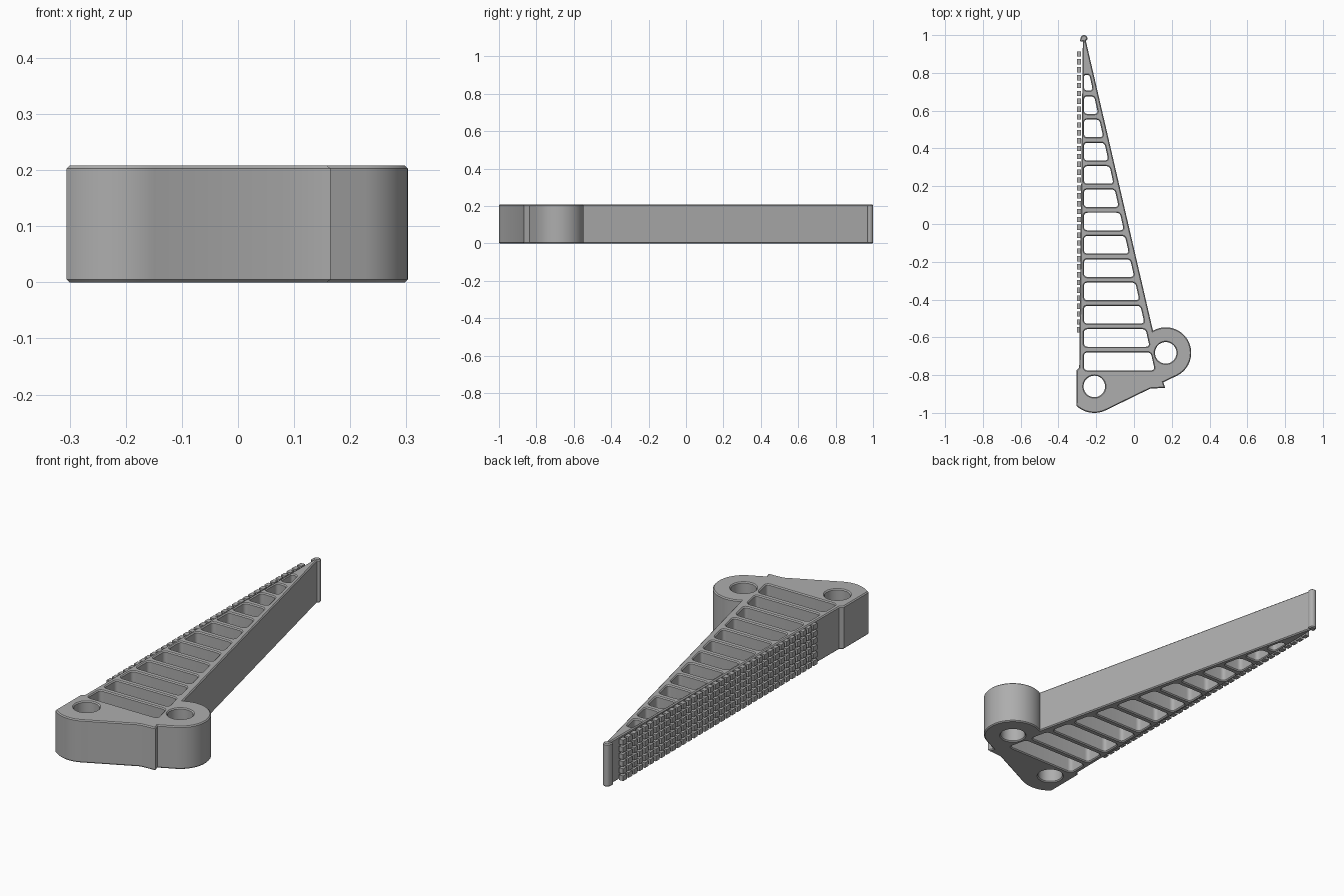
import bpy, bmesh
from math import cos, sin, radians, pi
from mathutils import Vector, Matrix

if "Cube" in bpy.data.objects:
    bpy.data.objects.remove(bpy.data.objects["Cube"])

HEIGHT, CHAMFER = 0.208, 0.005
PIVOT, BOSS = (-0.21, -0.86), (0.168, -0.682)

grey = bpy.data.materials.new("mid grey")
grey.use_nodes = True
grey.diffuse_color = (0.42, 0.42, 0.42, 1)
grey.node_tree.nodes["Principled BSDF"].inputs["Base Color"].default_value = grey.diffuse_color


def arc(centre, r, start, end, steps=24):
    angles = [radians(start + (end - start) * i / steps) for i in range(steps + 1)]
    return [(centre[0] + r * cos(a), centre[1] + r * sin(a)) for a in angles]


def rounded(corners, radius, steps=5):
    """Polygon with each corner replaced by a small curve."""
    out = []
    for i, c in enumerate(corners):
        c = Vector(c)
        a, b = Vector(corners[i - 1]) - c, Vector(corners[(i + 1) % len(corners)]) - c
        r = min(radius, a.length * 0.48, b.length * 0.48)
        p, q = c + a.normalized() * r, c + b.normalized() * r
        for s in range(steps + 1):
            t = s / steps
            out.append(p * (1 - t) ** 2 + c * 2 * t * (1 - t) + q * t * t)
    return out


def inner_edge(y):
    """Inside face of the sloping back wall."""
    return 0.11 - 0.221 * (y + 0.775)


# Outline of the finger, counter-clockwise
outline = [(-0.305, -0.775)]
outline += arc(PIVOT, 0.14, 227, 296, 16)
outline += [(0.085, -0.872), (0.165, -0.867), (0.155, -0.838)]
outline += arc(BOSS, 0.135, -64, 120, 36)
outline += rounded([(-0.243, 0.975), (-0.252, 1.0), (-0.278, 1.0), (-0.29, 0.96)], 0.02)
outline += [(-0.29, -0.76)]

# Pin holes and the windows between the ribs
loops = [outline, arc(PIVOT, 0.057, 360, 0, 40)[:-1], arc(BOSS, 0.057, 360, 0, 40)[:-1]]
PITCH, FIRST, HALF = 0.1233, -0.665, 0.015
for k in range(13):
    low = -0.775 if k == 0 else FIRST + (k - 1) * PITCH + HALF
    high = 0.79 if k == 12 else FIRST + k * PITCH - HALF
    window = [(-0.265, low), (-0.265, high), (inner_edge(high), high), (inner_edge(low), low)]
    loops.append(rounded(window, 0.02))

# Chamfered solid body
curve = bpy.data.curves.new("finger_body", "CURVE")
curve.dimensions, curve.fill_mode = "2D", "BOTH"
curve.extrude = HEIGHT / 2 - CHAMFER
curve.bevel_depth, curve.bevel_resolution, curve.offset = CHAMFER, 0, -CHAMFER
for pts in loops:
    spline = curve.splines.new("POLY")
    spline.points.add(len(pts) - 1)
    for p, co in zip(spline.points, pts):
        p.co = (co[0], co[1], 0, 1)
    spline.use_cyclic_u = True
curve.materials.append(grey)
body = bpy.data.objects.new("finger_body", curve)
body.location.z = HEIGHT / 2
bpy.context.collection.objects.link(body)
bpy.context.view_layer.objects.active = body
body.select_set(True)
bpy.ops.object.convert(target="MESH")
body = bpy.context.object
bm = bmesh.new()
bm.from_mesh(body.data)
bmesh.ops.remove_doubles(bm, verts=bm.verts, dist=0.0001)
bmesh.ops.recalc_face_normals(bm, faces=bm.faces)
bm.to_mesh(body.data)
bm.free()
bpy.ops.object.shade_smooth_by_angle(angle=radians(25))

# Grid of grip teeth on the gripping face
COLUMNS, ROWS = 36, 6
bm = bmesh.new()
for i in range(COLUMNS):
    for j in range(ROWS):
        y = -0.56 + i * 1.46 / (COLUMNS - 1)
        z = HEIGHT * (j + 0.5) / ROWS
        size = Matrix.Diagonal((0.022, 0.028, 0.025, 1))
        bmesh.ops.create_cube(bm, size=1, matrix=Matrix.Translation((-0.292, y, z)) @ size)
mesh = bpy.data.meshes.new("grip_teeth")
bm.to_mesh(mesh)
bm.free()
mesh.materials.append(grey)
bpy.context.collection.objects.link(bpy.data.objects.new("grip_teeth", mesh))
